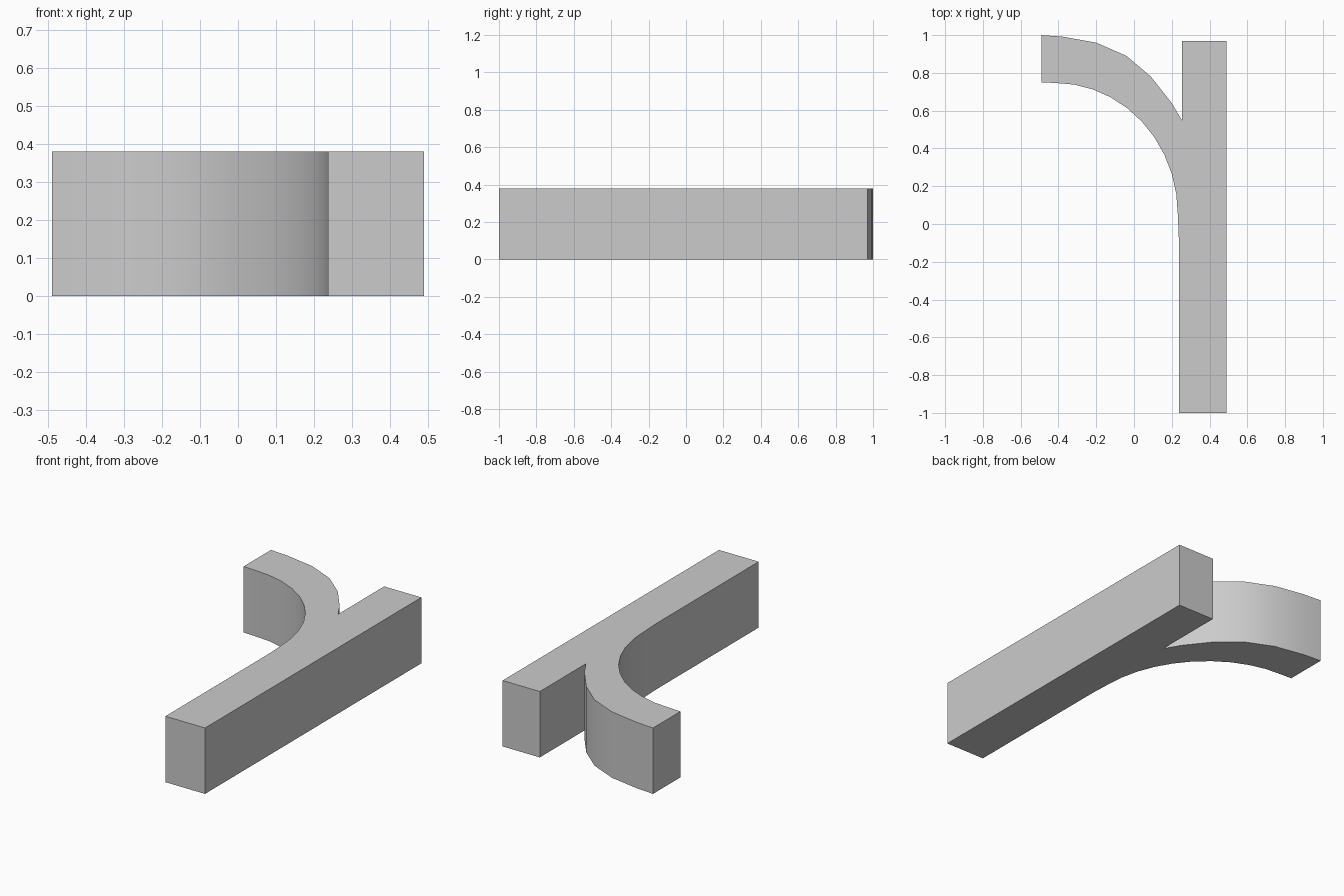
import bpy
import bmesh
from math import sin, cos, pi, radians

cube = bpy.data.objects.get("Cube")
if cube:
    bpy.data.objects.remove(cube, do_unlink=True)

HEIGHT = 0.38

grey = bpy.data.materials.new("plain grey")
grey.use_nodes = True
colour = (0.6, 0.6, 0.6, 1)
grey.diffuse_color = colour
grey.node_tree.nodes["Principled BSDF"].inputs["Base Color"].default_value = colour

# Straight bar, up to the notch where the branch leaves it
bar = [(0.237, -1), (0.49, -1), (0.49, 0.97), (0.253, 0.97), (0.253, 0.55)]

# Outer edge of the curved branch
outer = [(0.2, 0.64), (0.09, 0.78), (-0.04, 0.89), (-0.2, 0.96),
         (-0.38, 0.992), (-0.49, 1)]

# Inner edge: a quarter ellipse running back into the bar
steps = 10
inner = [(-0.49, 0.75)]
for i in range(steps + 1):
    a = pi / 2 * (1 - i / steps)
    inner.append((-0.42 + 0.652 * cos(a), 0.05 + 0.697 * sin(a)))
inner.append((0.237, -0.07))

# Extrude the whole outline upward
bm = bmesh.new()
base = bm.faces.new([bm.verts.new((x, y, 0)) for x, y in bar + outer + inner])
top = bmesh.ops.extrude_face_region(bm, geom=[base], use_keep_orig=True)
bmesh.ops.translate(bm, vec=(0, 0, HEIGHT),
                    verts=[v for v in top["geom"] if isinstance(v, bmesh.types.BMVert)])
bmesh.ops.recalc_face_normals(bm, faces=bm.faces)

mesh = bpy.data.meshes.new("forked_track")
bm.to_mesh(mesh)
bm.free()
mesh.materials.append(grey)
track = bpy.data.objects.new("forked_track", mesh)
bpy.context.collection.objects.link(track)

# Smooth the curved walls, keep the corners crisp
bpy.ops.object.select_all(action="DESELECT")
track.select_set(True)
bpy.context.view_layer.objects.active = track
bpy.ops.object.shade_smooth_by_angle(angle=radians(25))
